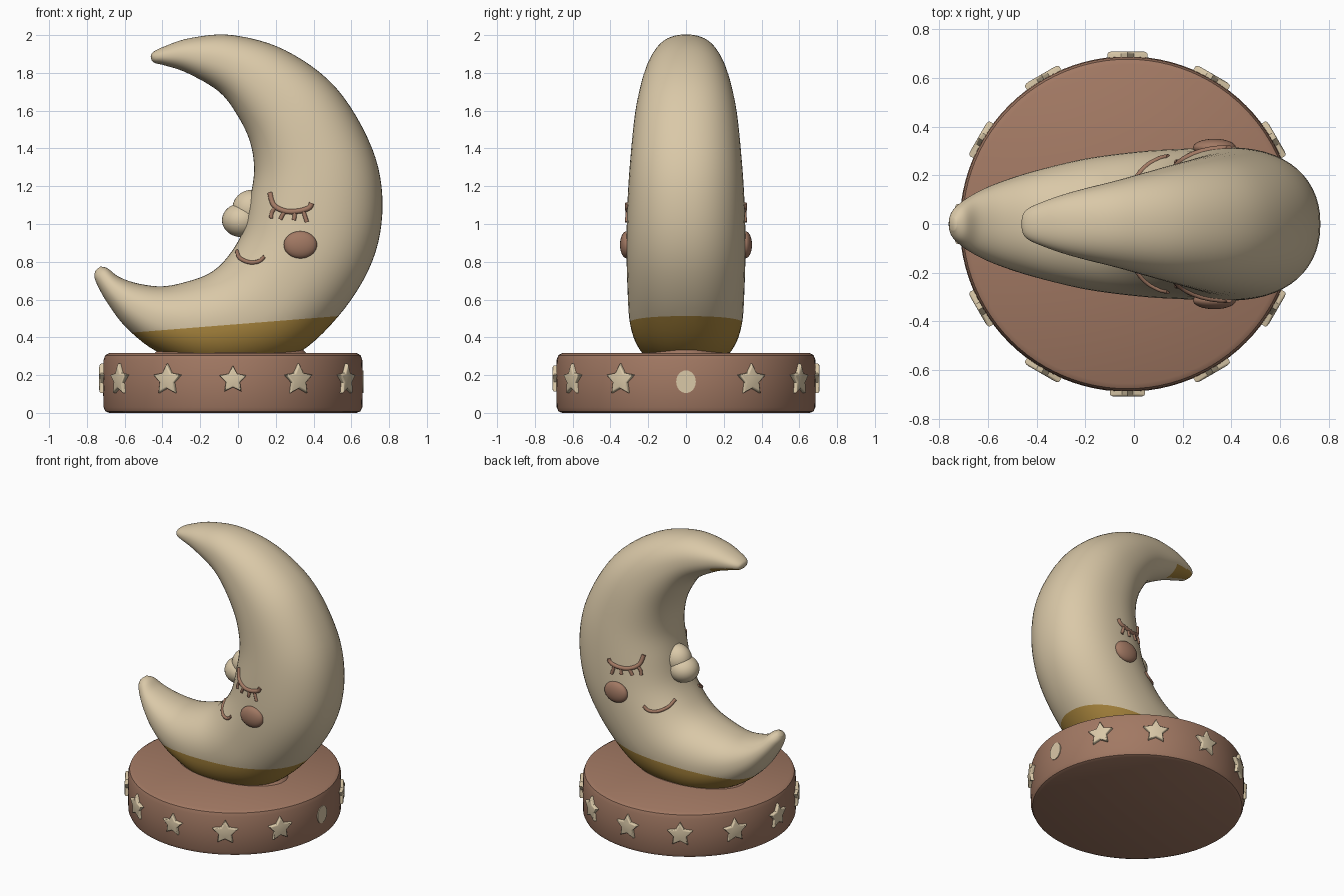
import bpy, bmesh, math
from mathutils import Vector, Matrix
from mathutils.bvhtree import BVHTree

if "Cube" in bpy.data.objects:
    bpy.data.objects.remove(bpy.data.objects["Cube"])


def material(name, rgb):
    m = bpy.data.materials.new(name)
    m.use_nodes = True
    m.diffuse_color = (*rgb, 1)
    m.node_tree.nodes["Principled BSDF"].inputs["Base Color"].default_value = (*rgb, 1)
    return m


CREAM = material("cream", (0.70, 0.58, 0.39))
BROWN = material("clay brown", (0.36, 0.19, 0.125))
GOLD = material("gold", (0.42, 0.25, 0.05))


def finish(name, bm, *mats, angle=40):
    bmesh.ops.recalc_face_normals(bm, faces=bm.faces)
    mesh = bpy.data.meshes.new(name)
    bm.to_mesh(mesh)
    bm.free()
    ob = bpy.data.objects.new(name, mesh)
    bpy.context.collection.objects.link(ob)
    for m in mats:
        mesh.materials.append(m)
    bpy.ops.object.select_all(action='DESELECT')
    ob.select_set(True)
    bpy.context.view_layer.objects.active = ob
    bpy.ops.object.shade_smooth_by_angle(angle=math.radians(angle))
    return ob


def spline(points, steps):
    """Catmull-Rom samples through tuples of any length."""
    pts = [points[0], *points, points[-1]]
    out = []
    for a, b, c, d in zip(pts, pts[1:], pts[2:], pts[3:]):
        for i in range(steps):
            t = i / steps
            out.append([0.5 * (2 * q + (r - p) * t + (2 * p - 5 * q + 4 * r - s) * t * t
                               + (3 * q - p - 3 * r + s) * t ** 3)
                        for p, q, r, s in zip(a, b, c, d)])
    return out + [list(points[-1])]


def rounded(v, n=2.2):
    return math.copysign(abs(v) ** (2 / n), v)


# Crescent sections: outer x, z, inner x, z, half depth
sections = [
    (-.462, 1.888, -.458, 1.868, .02), (-.45, 1.91, -.44, 1.852, .055),
    (-.39, 1.94, -.39, 1.84, .085), (-.25, 1.985, -.27, 1.80, .13),
    (-.03, 2.0, -.1, 1.70, .18), (.25, 1.92, 0, 1.57, .23),
    (.52, 1.72, .065, 1.43, .27), (.71, 1.4, .085, 1.28, .295),
    (.765, 1.1, .06, 1.12, .31), (.71, .8, .02, .95, .315),
    (.53, .51, -.06, .82, .31), (.27, .29, -.15, .74, .30),
    (-.1, .22, -.27, .695, .27), (-.4, .31, -.4, .67, .22),
    (-.58, .44, -.53, .685, .17), (-.69, .58, -.63, .72, .12),
    (-.755, .7, -.69, .765, .07), (-.757, .75, -.73, .775, .025)]
SIDES = 56
bm = bmesh.new()
rings = []
for ox, oz, ix, iz, depth in spline(sections, 6):
    outer, inner = Vector((ox, 0, oz)), Vector((ix, 0, iz))
    mid, half = (outer + inner) / 2, (outer - inner) / 2
    ring = []
    for k in range(SIDES):
        a = math.tau * k / SIDES
        ring.append(bm.verts.new(mid + half * rounded(math.cos(a))
                                 + Vector((0, depth * rounded(math.sin(a)), 0))))
    rings.append(ring)
for r, s in zip(rings, rings[1:]):
    for k in range(SIDES):
        n = (k + 1) % SIDES
        bm.faces.new((r[k], r[n], s[n], s[k]))
bm.faces.new(rings[0])
bm.faces.new(rings[-1])
bmesh.ops.recalc_face_normals(bm, faces=bm.faces)
surface = BVHTree.FromBMesh(bm)

# Gold dip line on the lower edge, and a small patch beneath the upper tip
origin, normal = Vector((0, 0, .47)), Vector((-.08, 0, 1))
bmesh.ops.bisect_plane(bm, geom=bm.verts[:] + bm.edges[:] + bm.faces[:],
                       plane_co=origin, plane_no=normal)
for f in bm.faces:
    c = f.calc_center_median()
    under_tip = c.z > 1.7 and c.x < -.26 and c.y > 0 and f.normal.z < -.5
    if (c - origin).dot(normal) < 0 or under_tip:
        f.material_index = 1
finish("moon_body", bm, CREAM, GOLD, angle=60)


def ellipsoid(name, centre, radii, mat):
    bm = bmesh.new()
    bmesh.ops.create_uvsphere(bm, u_segments=32, v_segments=20, radius=1)
    bm.transform(Matrix.Translation(centre) @ Matrix.Diagonal((*radii, 1)))
    return finish(name, bm, mat)


def on_surface(x, z, side):
    hit = surface.ray_cast(Vector((x, side * 2, z)), Vector((0, -side, 0)))[0]
    return hit if hit else Vector((x, 0, z))


def stroke(name, points, side, radius):
    """Rounded tube lying on the moon, drawn from x, z points."""
    path = spline(points, 6)
    cu = bpy.data.curves.new(name, 'CURVE')
    cu.dimensions = '3D'
    cu.bevel_depth = radius
    cu.bevel_resolution = 3
    cu.use_fill_caps = True
    sp = cu.splines.new('POLY')
    sp.points.add(len(path) - 1)
    for p, (x, z) in zip(sp.points, path):
        p.co = (*on_surface(x, z, side), 1)
    cu.materials.append(BROWN)
    ob = bpy.data.objects.new(name, cu)
    bpy.context.collection.objects.link(ob)
    bpy.ops.object.select_all(action='DESELECT')
    ob.select_set(True)
    bpy.context.view_layer.objects.active = ob
    bpy.ops.object.convert(target='MESH')
    bpy.ops.object.shade_smooth_by_angle(angle=math.radians(50))


# Nose and the face on both sides
ellipsoid("nose", (.02, 0, 1.02), (.105, .10, .09), CREAM)
ellipsoid("nose_bridge", (.07, 0, 1.08), (.10, .09, .10), CREAM)
lid = [(.17, 1.165), (.19, 1.1), (.25, 1.068), (.32, 1.068), (.375, 1.085), (.39, 1.11)]
lashes = [[(.2, 1.09), (.18, 1.06), (.175, 1.03)], [(.25, 1.07), (.235, 1.045), (.225, 1.025)],
          [(.3, 1.065), (.3, 1.04), (.295, 1.02)], [(.345, 1.075), (.355, 1.04), (.365, 1.01)]]
smile = [(-.005, .855), (.01, .82), (.06, .797), (.11, .802), (.14, .828)]
for side, label in ((-1, "front"), (1, "back")):
    stroke(label + "_eyelid", lid, side, .014)
    for i, lash in enumerate(lashes):
        stroke(f"{label}_eyelash_{i + 1}", lash, side, .011)
    stroke(label + "_smile", smile, side, .011)
    cheek = on_surface(.33, .89, side)
    ellipsoid(label + "_cheek", cheek, (.088, .036, .072), BROWN)

# Round base with softened rims
BASE_X, BASE_R = -.027, .688
bm = bmesh.new()
profile = [(0, 0), (.655, 0), (.675, .008), (.685, .03), (BASE_R, .16),
           (.685, .28), (.676, .305), (.655, .317), (0, .317)]
verts = [bm.verts.new((BASE_X + r, 0, z)) for r, z in profile]
edges = [bm.edges.new(e) for e in zip(verts, verts[1:])]
bmesh.ops.spin(bm, geom=verts + edges, cent=(BASE_X, 0, 0), axis=(0, 0, 1),
               angle=math.tau, steps=96)
bmesh.ops.remove_doubles(bm, verts=bm.verts, dist=1e-4)
finish("base", bm, BROWN)

# Low collar where the moon meets the base
bm = bmesh.new()
bmesh.ops.create_cone(bm, cap_ends=True, segments=64, radius1=1, radius2=.92, depth=.035)
bm.transform(Matrix.Translation((-.04, 0, .325)) @ Matrix.Diagonal((.41, .24, 1, 1)))
finish("collar", bm, BROWN)


def badge(name, outline, angle, out, depth, bevel):
    """Extruded shape standing on the base wall, facing outward."""
    bm = bmesh.new()
    face = bm.faces.new([bm.verts.new((0, u, v)) for u, v in outline])
    ext = bmesh.ops.extrude_face_region(bm, geom=[face])
    moved = [g for g in ext["geom"] if isinstance(g, bmesh.types.BMVert)]
    bmesh.ops.translate(bm, verts=moved, vec=(depth, 0, 0))
    if bevel:
        rim = [e for e in bm.edges if all(v in moved for v in e.verts)]
        bmesh.ops.bevel(bm, geom=rim, offset=bevel, segments=3, profile=.5, affect='EDGES')
    bm.transform(Matrix.Translation((BASE_X, 0, .175)) @ Matrix.Rotation(angle, 4, 'Z')
                 @ Matrix.Translation((out - depth, 0, 0)))
    finish(name, bm, CREAM)


# Ring of stars, with one plain oval on the left side
for i in range(12):
    ang = math.tau * i / 12
    if i == 0:
        oval = [(.052 * math.cos(math.tau * k / 24), -.01 + .06 * math.sin(math.tau * k / 24))
                for k in range(24)]
        badge("oval_mark", oval, ang, BASE_R + .003, .008, 0)
        continue
    size = .076 if i == 9 else .086
    star = []
    for k in range(10):
        r = size if k % 2 == 0 else size * .52
        a = math.pi / 2 + math.pi * k / 5
        star.append((r * math.cos(a), r * math.sin(a)))
    badge(f"star_{i}", star, ang, .708, .05, .01)
